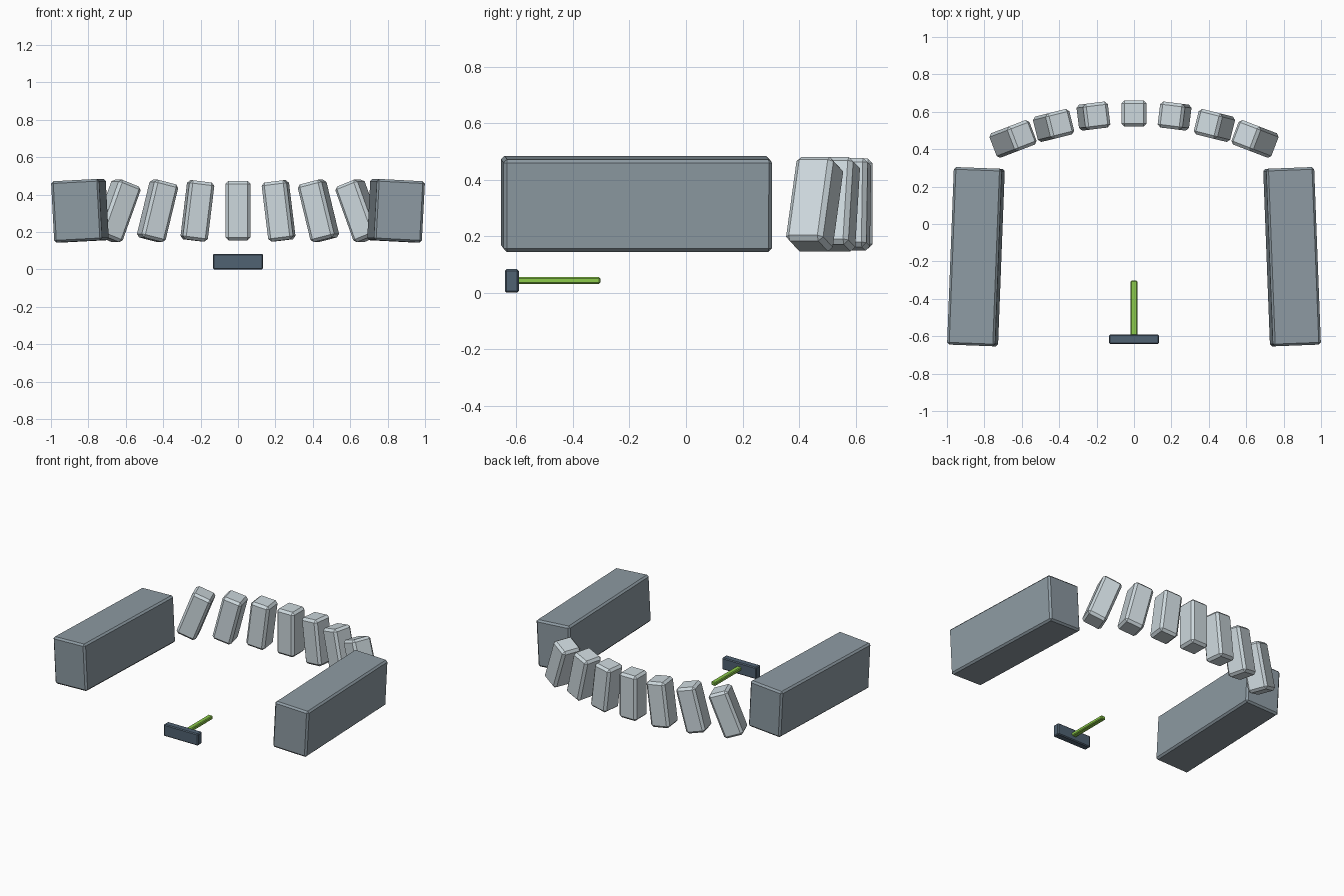
import bpy
import bmesh
from math import radians
from mathutils import Matrix, Vector

cube = bpy.data.objects.get("Cube")
if cube:
    bpy.data.objects.remove(cube, do_unlink=True)


def make_material(name, srgb):
    """Flat colour given as 0-255 display values, stored as linear."""
    rgb = [((c / 255 + 0.055) / 1.055) ** 2.4 for c in srgb]
    mat = bpy.data.materials.new(name)
    mat.use_nodes = True
    mat.diffuse_color = (*rgb, 1)
    bsdf = mat.node_tree.nodes["Principled BSDF"]
    bsdf.inputs["Base Color"].default_value = (*rgb, 1)
    bsdf.inputs["Roughness"].default_value = 0.8
    return mat


pale_stone = make_material("pale stone", (205, 216, 221))
grey_stone = make_material("grey stone", (142, 155, 163))
dark_slate = make_material("dark slate", (80, 98, 114))
green = make_material("leaf green", (140, 203, 75))


def chamfered_box(name, size, centre, mat, chamfer, yaw=0, tilt=0):
    """Box with flat chamfers, leaned about y and then turned about z."""
    bm = bmesh.new()
    bmesh.ops.create_cube(bm, size=1, matrix=Matrix.Diagonal((*size, 1)))
    bmesh.ops.bevel(bm, geom=bm.edges[:], offset=chamfer, segments=1,
                    affect="EDGES", profile=0.5)
    mesh = bpy.data.meshes.new(name)
    bm.to_mesh(mesh)
    bm.free()
    mesh.materials.append(mat)
    obj = bpy.data.objects.new(name, mesh)
    turn = Matrix.Rotation(radians(yaw), 4, "Z") @ Matrix.Rotation(radians(tilt), 4, "Y")
    obj.matrix_world = Matrix.Translation(Vector(centre)) @ turn
    bpy.context.collection.objects.link(obj)
    return obj


# Long side walls, leaning slightly outward
for side, word in ((1, "left"), (-1, "right")):
    chamfered_box(f"{word}_side_wall", (0.257, 0.95, 0.328),
                  (side * 0.845, -0.175, 0.314), grey_stone, 0.012,
                  yaw=side * 2.2, tilt=side * 3)

# Arc of upright stones, leaning further toward the middle at the ends
stone_size = (0.135, 0.14, 0.318)
chamfered_box("middle_stone", stone_size, (0, 0.59, 0.315), pale_stone, 0.016)
arc = [(0.217, 0.577), (0.43, 0.527), (0.647, 0.455)]
for i, (x, y) in enumerate(arc, start=1):
    for side, word in ((1, "left"), (-1, "right")):
        chamfered_box(f"{word}_arc_stone_{i}", stone_size, (side * x, y, 0.313),
                      pale_stone, 0.016, yaw=-side * 7 * i, tilt=-side * 7 * i)

# Front bar with a green pointer running inward
chamfered_box("front_bar", (0.268, 0.05, 0.083), (0, -0.616, 0.0415), dark_slate, 0.006)
chamfered_box("green_pointer", (0.035, 0.3, 0.025), (0, -0.453, 0.043), green, 0.005)
